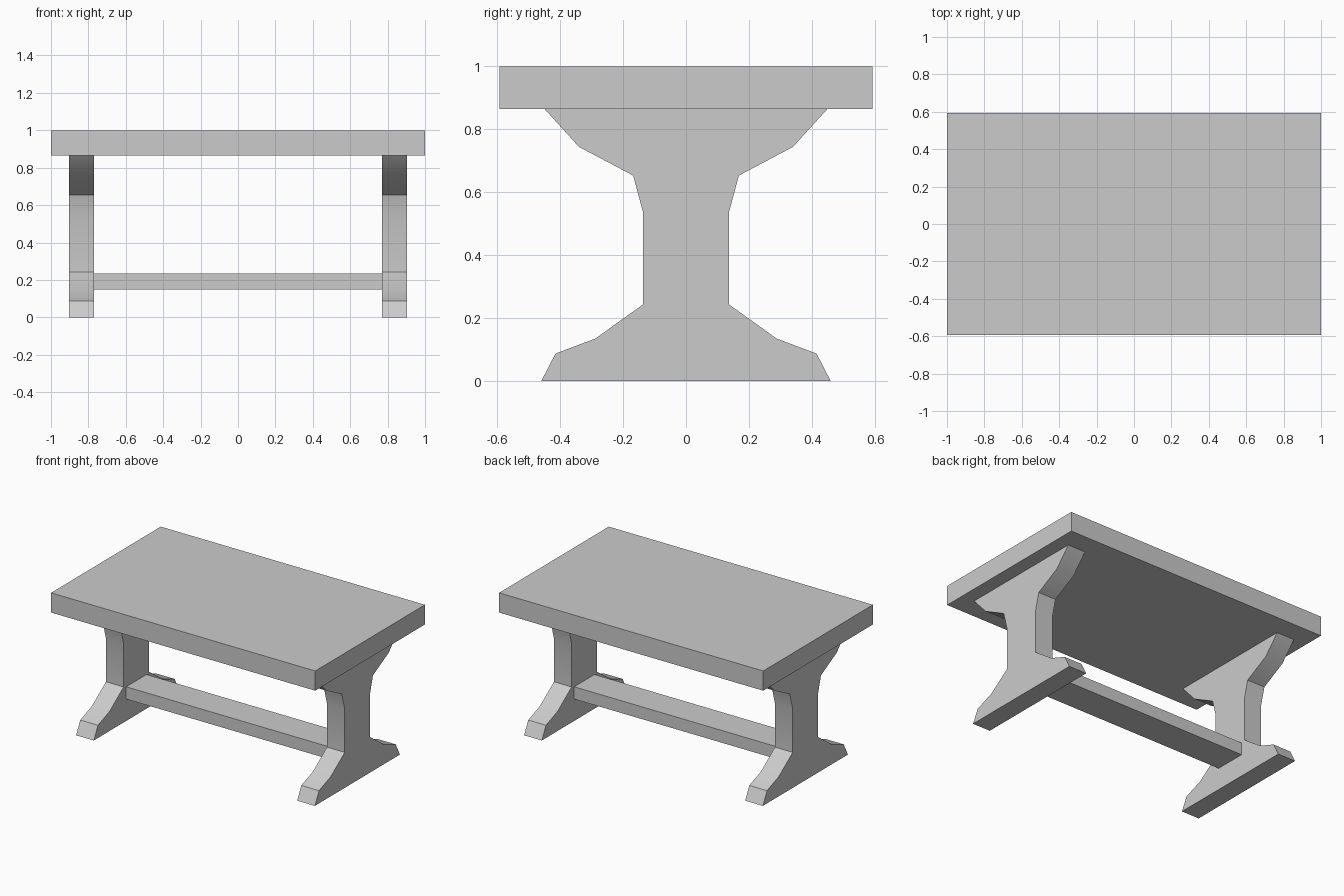
import bpy
import bmesh
import math

if "Cube" in bpy.data.objects:
    bpy.data.objects.remove(bpy.data.objects["Cube"])

wood = bpy.data.materials.new("plain grey")
wood.diffuse_color = (0.6, 0.6, 0.6, 1.0)
wood.use_nodes = True
wood.node_tree.nodes["Principled BSDF"].inputs["Base Color"].default_value = wood.diffuse_color


def finish(name, bm):
    bmesh.ops.recalc_face_normals(bm, faces=bm.faces)
    mesh = bpy.data.meshes.new(name)
    bm.to_mesh(mesh)
    bm.free()
    mesh.materials.append(wood)
    obj = bpy.data.objects.new(name, mesh)
    bpy.context.collection.objects.link(obj)
    return obj


def box(name, size, z0):
    bm = bmesh.new()
    bmesh.ops.create_cube(bm, size=1)
    for v in bm.verts:
        v.co = (v.co.x * size[0], v.co.y * size[1], z0 + (v.co.z + 0.5) * size[2])
    return finish(name, bm)


# Half outline of a trestle (y, z), mirrored to the other side
HALF = [(0.46, 0.0), (0.415, 0.087), (0.288, 0.135), (0.137, 0.243),
        (0.137, 0.538), (0.168, 0.653), (0.34, 0.744), (0.45, 0.865)]
OUTLINE = HALF + [(-y, z) for y, z in reversed(HALF)]


def trestle(name, x0, x1):
    bm = bmesh.new()
    face = bm.faces.new([bm.verts.new((x0, y, z)) for y, z in OUTLINE])
    ext = bmesh.ops.extrude_face_region(bm, geom=[face], use_keep_orig=True)
    moved = [g for g in ext["geom"] if isinstance(g, bmesh.types.BMVert)]
    bmesh.ops.translate(bm, verts=moved, vec=(x1 - x0, 0, 0))
    obj = finish(name, bm)
    # Gentle bends are smooth, strong corners stay sharp
    bpy.ops.object.select_all(action="DESELECT")
    obj.select_set(True)
    bpy.context.view_layer.objects.active = obj
    bpy.ops.object.shade_smooth_by_angle(angle=math.radians(30))


# Table top
box("table_top", (2.0, 1.186, 0.135), 0.865)

# Trestle legs
trestle("left_trestle", -0.904, -0.77)
trestle("right_trestle", 0.77, 0.904)

# Stretcher bar between the trestles
box("stretcher", (1.54, 0.22, 0.084), 0.15)
